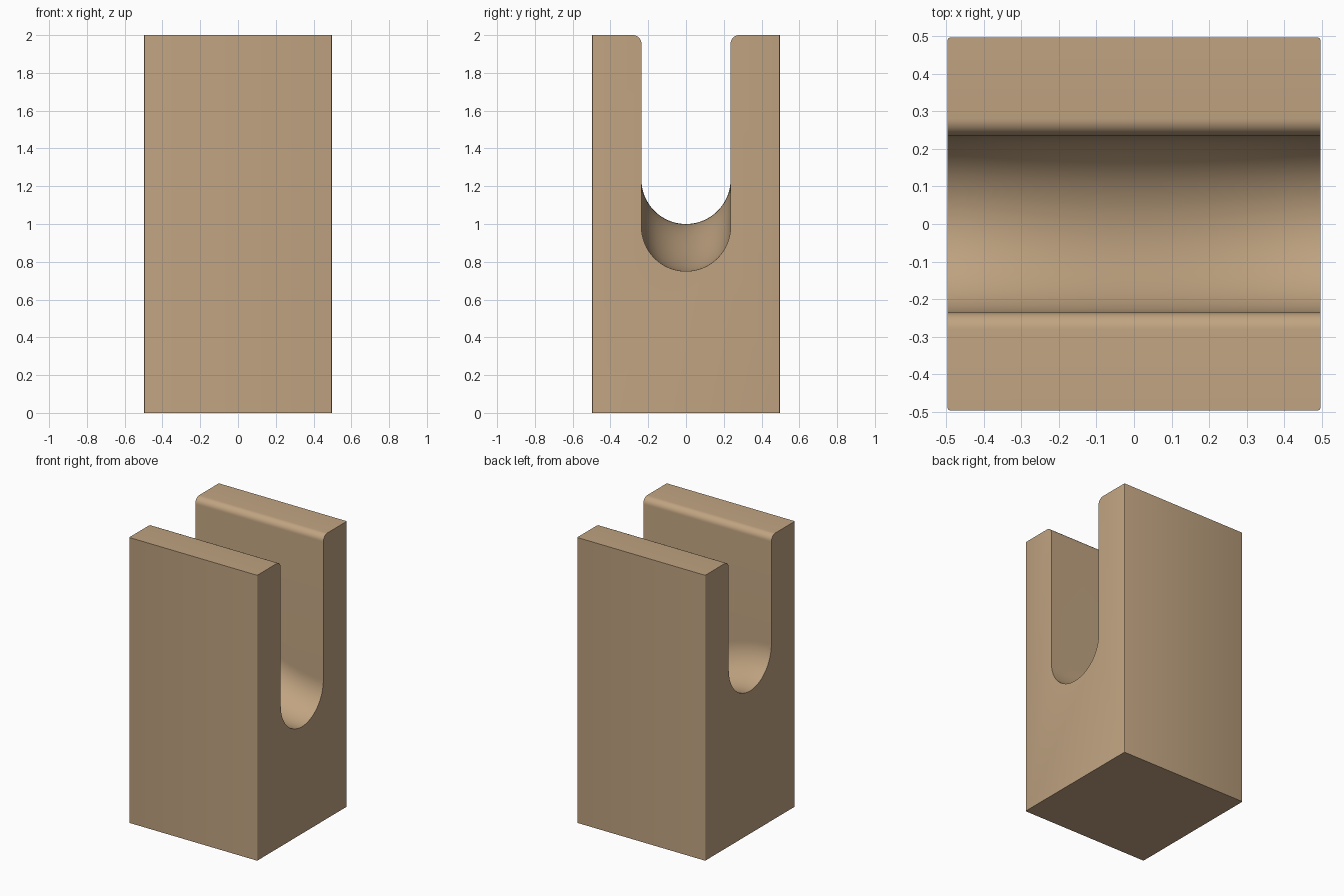
import bpy
import bmesh
import math

cube = bpy.data.objects.get("Cube")
if cube:
    bpy.data.objects.remove(cube, do_unlink=True)

HALF = 0.4965      # half width and depth of the block
TOP = 2.0
SLOT = 0.236       # half width of the slot
LIP = 0.045        # rounding of the slot's upper lips
FLOOR_LEFT, FLOOR_RIGHT = 0.75, 1.0   # slot floor height at +x and -x
STATIONS, ARC, LIP_SEGS = 32, 32, 8


def arc(cy, cz, radius, start, end, count):
    """Points on an arc in the YZ plane."""
    angles = [math.radians(start + (end - start) * i / count) for i in range(count + 1)]
    return [(cy + radius * math.cos(a), cz + radius * math.sin(a)) for a in angles]


def section(floor):
    """U-shaped outline with a round slot floor at the given height."""
    outline = [(-HALF, 0), (HALF, 0), (HALF, TOP)]
    outline += arc(SLOT + LIP, TOP - LIP, LIP, 90, 180, LIP_SEGS)
    outline += arc(0, floor + SLOT, SLOT, 0, -180, ARC)
    outline += arc(-SLOT - LIP, TOP - LIP, LIP, 0, 90, LIP_SEGS)
    outline.append((-HALF, TOP))
    return outline


# Loft the sections along x, easing the slot floor from one end to the other
bm = bmesh.new()
rings = []
for i in range(STATIONS + 1):
    t = i / STATIONS
    ease = t * t * (3 - 2 * t)
    floor = FLOOR_RIGHT + (FLOOR_LEFT - FLOOR_RIGHT) * ease
    x = HALF * (2 * t - 1)
    rings.append([bm.verts.new((x, y, z)) for y, z in section(floor)])
for a, b in zip(rings, rings[1:]):
    for j in range(len(a)):
        k = (j + 1) % len(a)
        bm.faces.new((a[j], a[k], b[k], b[j]))
for ring in (rings[0], rings[-1]):
    bm.faces.new(ring)
bmesh.ops.recalc_face_normals(bm, faces=bm.faces)

# Merge the flat sides into single faces
bmesh.ops.dissolve_limit(bm, angle_limit=math.radians(0.1),
                         verts=bm.verts, edges=bm.edges)

# Slightly soften the four upright corners
corners = [e for e in bm.edges
           if all(abs(abs(c) - HALF) < 1e-4 for v in e.verts for c in v.co[:2])
           and abs(e.verts[0].co.z - e.verts[1].co.z) > 1]
bmesh.ops.bevel(bm, geom=corners, offset=0.005, segments=3, profile=0.5, affect='EDGES')

mesh = bpy.data.meshes.new("slotted_block")
bm.to_mesh(mesh)
bm.free()
block = bpy.data.objects.new("slotted_block", mesh)
bpy.context.collection.objects.link(block)

# Tan material
tan = bpy.data.materials.new("warm_tan")
tan.use_nodes = True
colour = (0.53, 0.37, 0.22, 1)
tan.diffuse_color = colour
tan.node_tree.nodes["Principled BSDF"].inputs["Base Color"].default_value = colour
mesh.materials.append(tan)

bpy.ops.object.select_all(action='DESELECT')
block.select_set(True)
bpy.context.view_layer.objects.active = block
bpy.ops.object.shade_smooth_by_angle(angle=math.radians(35))
